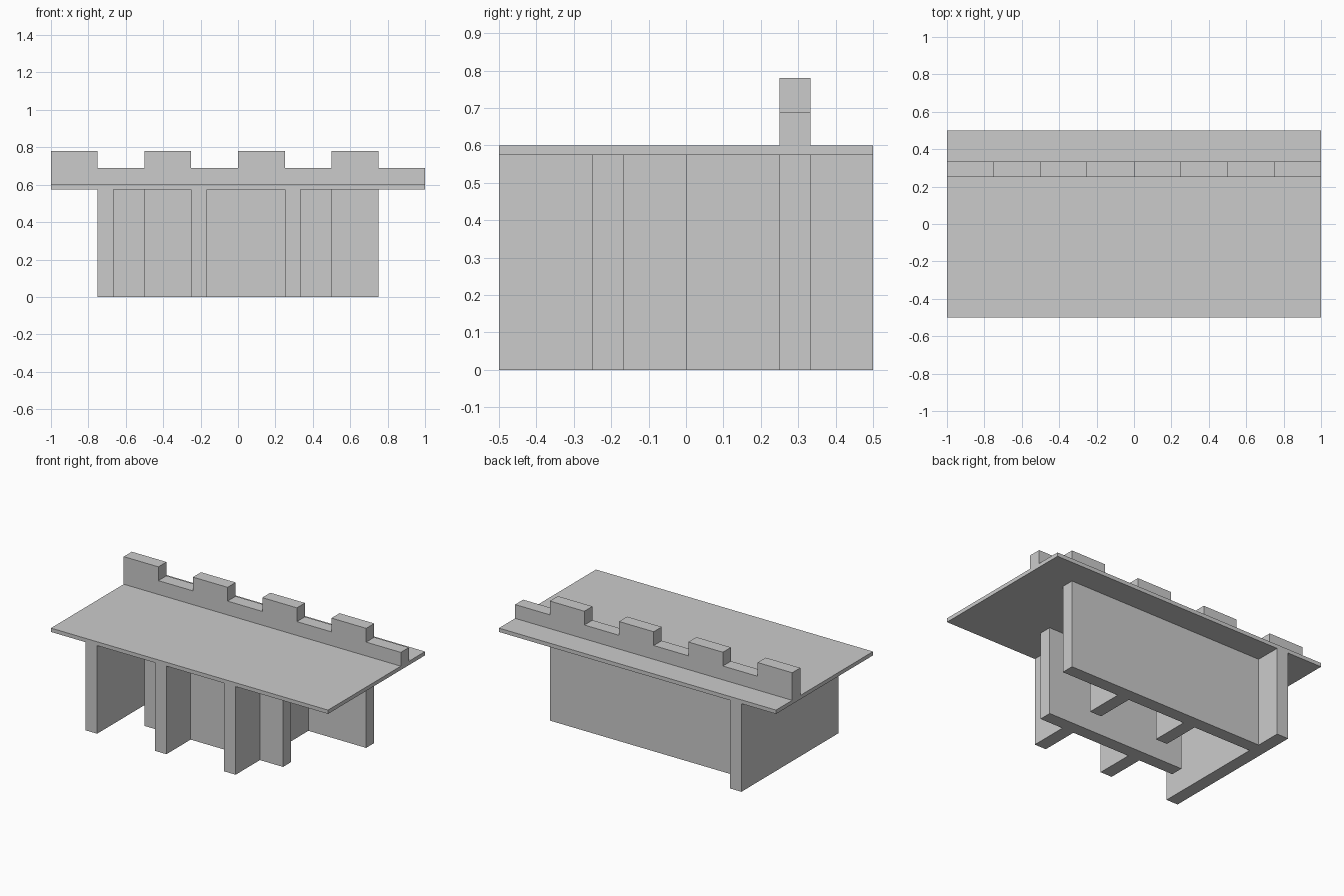
import bpy, bmesh

if "Cube" in bpy.data.objects:
    bpy.data.objects.remove(bpy.data.objects["Cube"])

T = 1 / 12                     # wall thickness
DECK_LOW, DECK_TOP = 0.575, 0.60
STEP_TOP, MERLON_TOP = 0.69, 0.78

grey = bpy.data.materials.new("light grey")
grey.diffuse_color = (0.6, 0.6, 0.6, 1)
grey.use_nodes = True
grey.node_tree.nodes["Principled BSDF"].inputs["Base Color"].default_value = grey.diffuse_color


def finish(bm, name):
    bmesh.ops.recalc_face_normals(bm, faces=bm.faces)
    mesh = bpy.data.meshes.new(name)
    bm.to_mesh(mesh)
    bm.free()
    mesh.materials.append(grey)
    obj = bpy.data.objects.new(name, mesh)
    bpy.context.collection.objects.link(obj)
    return obj


def box(name, x0, x1, y0, y1, z0=0.0, z1=DECK_LOW):
    bm = bmesh.new()
    bmesh.ops.create_cube(bm, size=1)
    for v in bm.verts:
        v.co = ((x0, x1)[v.co.x > 0], (y0, y1)[v.co.y > 0], (z0, z1)[v.co.z > 0])
    return finish(bm, name)


# Flat deck
box("deck", -1, 1, -0.5, 0.5, DECK_LOW, DECK_TOP)

# Long supporting walls
box("side_wall", -0.75, -0.75 + T, -0.5, 0.5)
box("back_wall", -0.75 + T, 0.75, 0.25, 0.25 + T)
box("front_wall", -0.5, 0.5, -0.25, -0.25 + T)

# Short ribs standing in front of each long wall
for side, x in (("left", -0.25), ("right", 0.25)):
    box(f"front_rib_{side}", x, x + T, -0.5, -0.25)
    box(f"back_rib_{side}", x, x + T, 0.0, 0.25)

# Notched parapet, extruded from a stepped outline
outline = [(1, DECK_TOP), (-1, DECK_TOP)]
for i in range(8):
    z = MERLON_TOP if i % 2 == 0 else STEP_TOP
    outline += [(-1 + i * 0.25, z), (-0.75 + i * 0.25, z)]
bm = bmesh.new()
face = bm.faces.new([bm.verts.new((x, 0.25, z)) for x, z in outline])
ext = bmesh.ops.extrude_face_region(bm, geom=[face], use_keep_orig=True)
bmesh.ops.translate(bm, vec=(0, T, 0),
                    verts=[g for g in ext["geom"] if isinstance(g, bmesh.types.BMVert)])
finish(bm, "parapet")
